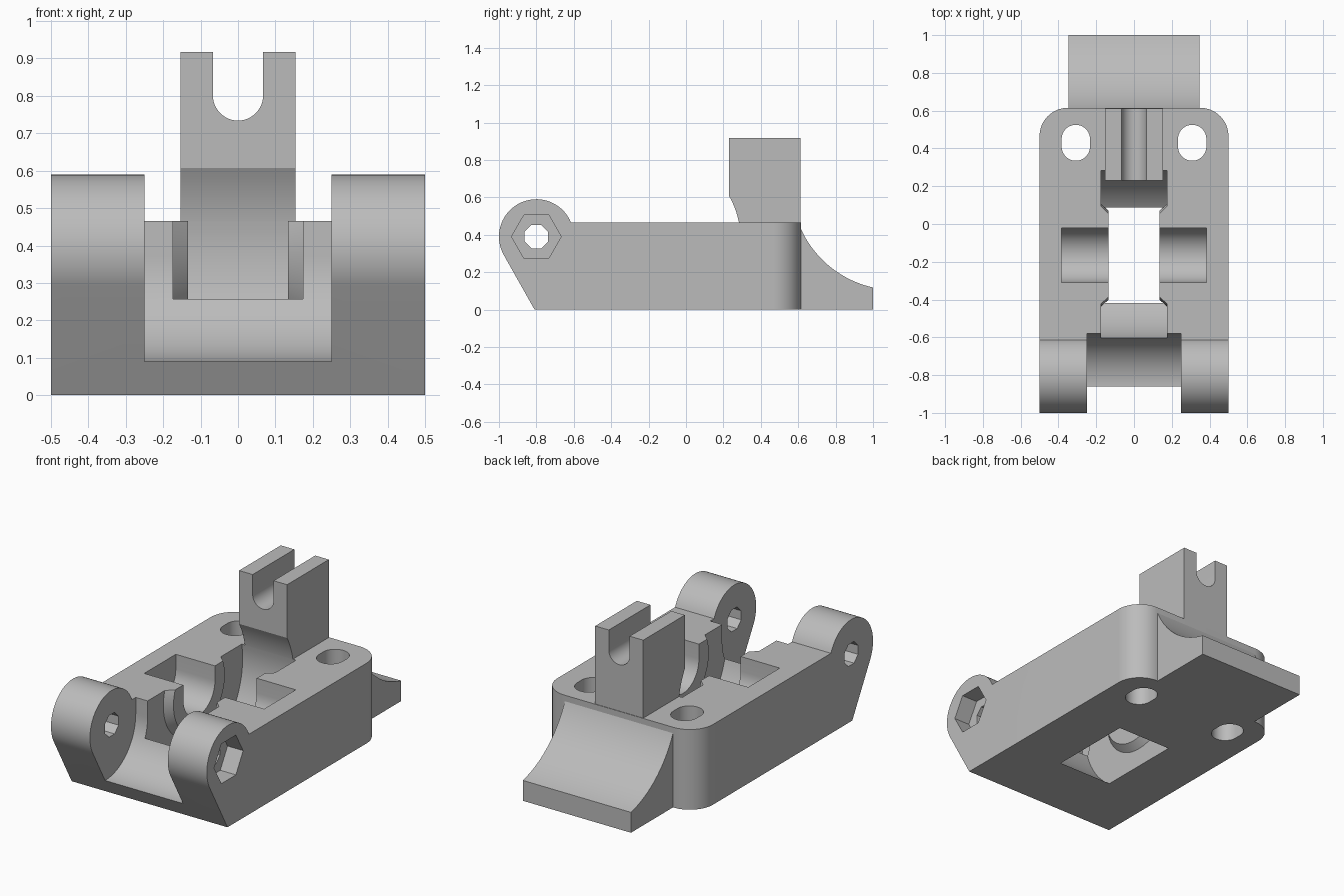
import bpy, bmesh
from math import cos, sin, radians

cube = bpy.data.objects.get("Cube")
if cube:
    bpy.data.objects.remove(cube, do_unlink=True)

grey = bpy.data.materials.new("plain grey")
grey.use_nodes = True
GREY = (0.5, 0.5, 0.5, 1)
grey.diffuse_color = GREY
grey.node_tree.nodes["Principled BSDF"].inputs["Base Color"].default_value = GREY


def arc(a, b, r, start, end, n=24):
    """Points on an arc, angles in degrees."""
    steps = [radians(start + (end - start) * i / n) for i in range(n + 1)]
    return [(a + r * cos(t), b + r * sin(t)) for t in steps]


def ring(a, b, r, n=64, turn=0):
    return arc(a, b, r, turn, turn + 360, n)[:-1]


def loft(name, pts0, t0, pts1, t1, axis="x"):
    """Solid between two matching outlines along an axis."""
    place = {"x": lambda a, b, t: (t, a, b),
             "y": lambda a, b, t: (a, t, b),
             "z": lambda a, b, t: (a, b, t)}[axis]
    bm = bmesh.new()
    lo = [bm.verts.new(place(a, b, t0)) for a, b in pts0]
    hi = [bm.verts.new(place(a, b, t1)) for a, b in pts1]
    bm.faces.new(lo)
    bm.faces.new(hi)
    for i in range(len(lo)):
        j = (i + 1) % len(lo)
        bm.faces.new((lo[i], lo[j], hi[j], hi[i]))
    bmesh.ops.recalc_face_normals(bm, faces=bm.faces)
    mesh = bpy.data.meshes.new(name)
    bm.to_mesh(mesh)
    bm.free()
    mesh.materials.append(grey)
    obj = bpy.data.objects.new(name, mesh)
    bpy.context.collection.objects.link(obj)
    return obj


def prism(name, pts, t0, t1, axis="x"):
    return loft(name, pts, t0, pts, t1, axis)


def cut(target, cutter, keep=False):
    mod = target.modifiers.new("cut", "BOOLEAN")
    mod.operation = "DIFFERENCE"
    mod.solver = "EXACT"
    mod.object = cutter
    bpy.context.view_layer.objects.active = target
    bpy.ops.object.modifier_apply(modifier=mod.name)
    if not keep:
        bpy.data.objects.remove(cutter, do_unlink=True)


TOP, BACK = 0.465, 0.615
HINGE = (-0.8, 0.39)
AXLE = (-0.165, 0.38)

# Body with round hinge lugs at the front
outline = [(-0.81, 0), (BACK, 0), (BACK, TOP)] + arc(*HINGE, 0.2, 22, 210, 40)
body = prism("body", outline, -0.5, 0.5)

# Rounded rear corners
bm = bmesh.new()
bm.from_mesh(body.data)
corners = [e for e in bm.edges if all(v.co.y > BACK - 0.01 for v in e.verts)
           and abs(e.verts[0].co.z - e.verts[1].co.z) > 0.1]
bmesh.ops.bevel(bm, geom=corners, offset=0.15, segments=16, profile=0.5,
                affect="EDGES")
bm.to_mesh(body.data)
bm.free()

# Hollow between the lugs
hollow = arc(-0.86, 0.37, 0.28, -90, 0) + [(-0.58, 1), (-1.2, 1), (-1.2, 0.09)]
cut(body, prism("hollow_cutter", hollow, -0.25, 0.25))

# Hinge hole, with a nut recess on one side
cut(body, prism("pin_cutter", ring(*HINGE, 0.068, 8, 22.5), -0.6, 0.6))
cut(body, prism("nut_cutter", ring(*HINGE, 0.133, 6), 0.4, 0.6))

# Screw holes
for side in (-1, 1):
    x = side * 0.308
    oval = arc(x, 0.45, 0.075, 0, 180) + arc(x, 0.41, 0.075, 180, 360)
    cut(body, prism("screw_cutter", oval, -0.1, 0.6, "z"))

# Slotted tower
tower = prism("slotted_tower", [(0.23, 0.3), (BACK - 0.003, 0.3), (BACK - 0.003, 0.917),
                                (0.23, 0.917)], -0.154, 0.154)
slot = arc(0, 0.801, 0.067, 180, 360) + [(0.067, 1), (-0.067, 1)]
cut(tower, prism("slot_cutter", slot, 0.1, 0.8, "y"))

# Wheel pocket, leaving a tapered boss on each side wall
wheel = prism("wheel_cutter", ring(*AXLE, 0.456, 96), -0.174, 0.174)
for side in (-1, 1):
    cut(wheel, loft("boss_cutter", ring(*AXLE, 0.235), side * 0.134,
                    ring(*AXLE, 0.28), side * 0.184))
cut(tower, wheel, keep=True)
cut(body, wheel)

# Axle channel, open at the top
y, z = AXLE
channel = arc(y, z, 0.145, 180, 360) + [(y + 0.145, 1), (y - 0.145, 1)]
cut(body, prism("axle_cutter", channel, -0.385, 0.385))

# Curved rear ramp
ramp = prism("rear_ramp", [(1, 0), (BACK - 0.01, 0), (BACK - 0.01, 0.46)]
             + arc(1.12, 0.66, 0.555, 201, 257.5), -0.347, 0.347)
# Square off the tip
for v in ramp.data.vertices:
    v.co.y = min(v.co.y, 1)

for obj in (body, tower, ramp):
    bpy.ops.object.select_all(action="DESELECT")
    obj.select_set(True)
    bpy.context.view_layer.objects.active = obj
    bpy.ops.object.shade_smooth_by_angle(angle=radians(25))
